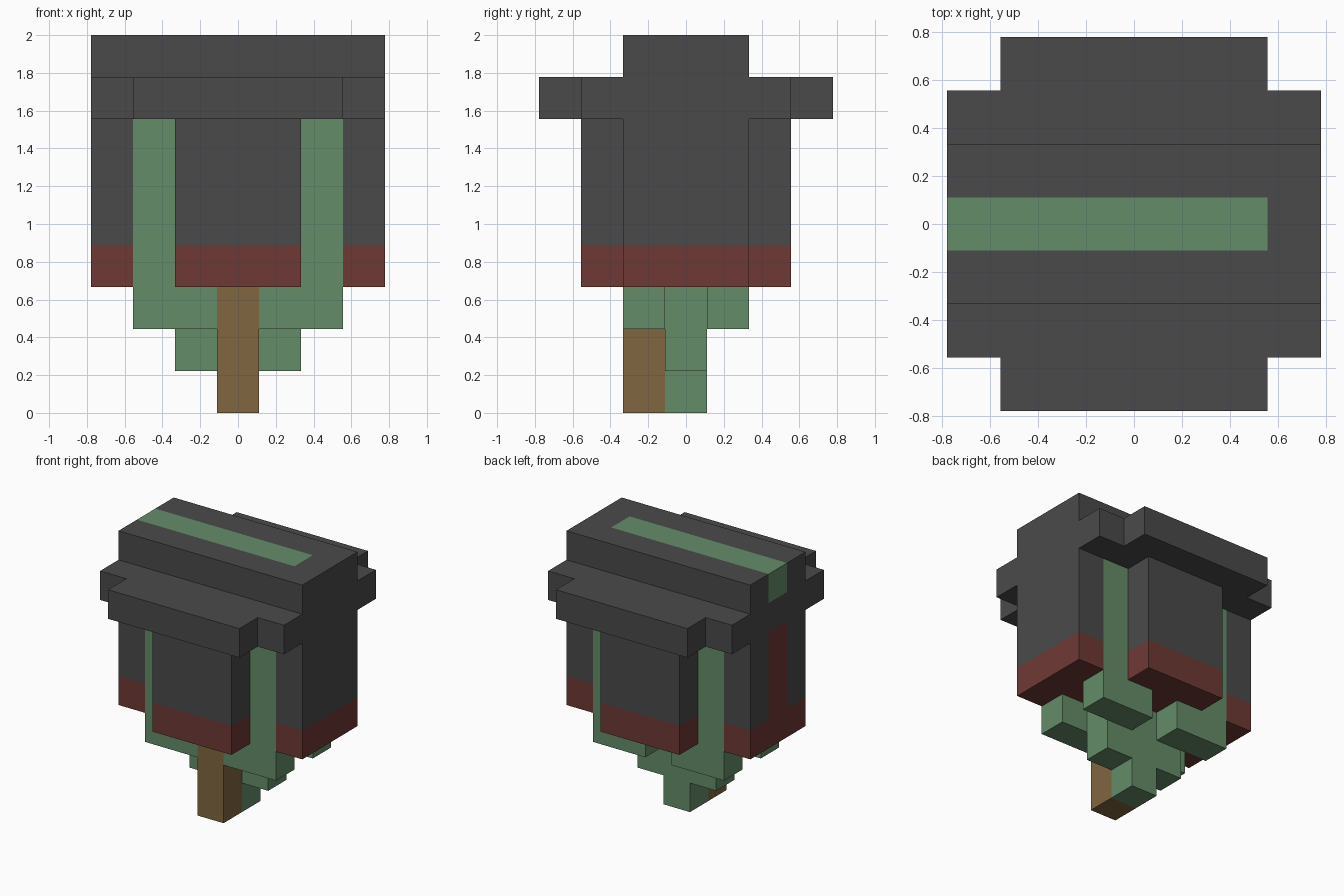
import bpy
import bmesh
from mathutils import Vector

U = 2 / 9  # edge of one building block

cube = bpy.data.objects.get("Cube")
if cube:
    bpy.data.objects.remove(cube, do_unlink=True)


def material(name, hex_code):
    srgb = [int(hex_code[i:i + 2], 16) / 255 for i in (0, 2, 4)]
    rgba = [((c + 0.055) / 1.055) ** 2.4 for c in srgb] + [1]
    mat = bpy.data.materials.new(name)
    mat.use_nodes = True
    mat.diffuse_color = rgba
    mat.node_tree.nodes["Principled BSDF"].inputs["Base Color"].default_value = rgba
    return mat


charcoal = material("charcoal", "4A4A4A")
green = material("sage green", "658C69")
red = material("brick red", "6E3935")
brown = material("wood brown", "806640")


def prism(name, outline, low, high, mats, axis="z", cuts=(), paint=None):
    """Extrude an outline (in blocks) along z or y, cut it, colour faces by rule."""
    bm = bmesh.new()

    def place(a, b, h):
        return Vector((a, b, h) if axis == "z" else (a, h, b))

    face = bm.faces.new([bm.verts.new(place(a, b, low)) for a, b in outline])
    new = bmesh.ops.extrude_face_region(bm, geom=[face])["geom"]
    bmesh.ops.translate(bm, vec=place(0, 0, high - low),
                        verts=[g for g in new if isinstance(g, bmesh.types.BMVert)])
    for point, normal in cuts:
        bmesh.ops.bisect_plane(bm, geom=bm.verts[:] + bm.edges[:] + bm.faces[:],
                               plane_co=point, plane_no=normal)
    bmesh.ops.recalc_face_normals(bm, faces=bm.faces)
    if paint:
        for f in bm.faces:
            f.material_index = int(paint(f.calc_center_median(), f.normal))
    bmesh.ops.scale(bm, vec=(U, U, U), verts=bm.verts)
    mesh = bpy.data.meshes.new(name)
    bm.to_mesh(mesh)
    bm.free()
    for mat in mats:
        mesh.materials.append(mat)
    bpy.context.collection.objects.link(bpy.data.objects.new(name, mesh))


def four_way(quarter):
    """Mirror a quarter outline in both axes to close the loop."""
    half = quarter + [(-x, y) for x, y in reversed(quarter)]
    return half + [(-x, -y) for x, y in half]


stripe_cuts = [((0, 0.5, 0), (0, 1, 0)), ((0, -0.5, 0), (0, 1, 0))]

# Walls with recesses for the corner columns, a red base and a red door panel
plan = four_way([(3.5, 1.5), (2.5, 1.5), (2.5, 0.5), (1.5, 0.5), (1.5, 2.5)])
prism("base_band", plan, 3, 4, [red])
prism("walls", plan, 4, 7, [charcoal, red], cuts=stripe_cuts,
      paint=lambda c, n: n.x < -0.9 and c.x < -3 and abs(c.y) < 0.5)

# Eaves and the ridge with its painted stripe
prism("eaves", four_way([(3.5, 2.5), (2.5, 2.5), (2.5, 3.5)]), 7, 8, [charcoal])
prism("ridge", four_way([(3.5, 1.5)]), 8, 9, [charcoal, green],
      cuts=stripe_cuts + [((2.5, 0, 0), (1, 0, 0))],
      paint=lambda c, n: abs(c.y) < 0.5 and c.x < 2.5 and (n.z > 0.9 or n.x < -0.9))

# Four corner columns, each turning inward at the foot
column = [(0.5, 2), (2.5, 2), (2.5, 7), (1.5, 7), (1.5, 3), (0.5, 3)]
for side, sx in (("left", 1), ("right", -1)):
    for end, y in (("front", -1), ("back", 1)):
        prism(f"{end}_{side}_column", [(sx * x, z) for x, z in column],
              y - 0.5, y + 0.5, [green], axis="y")

# Stepped stem below the centre, with the wooden post in front of it
stem = [(0.5, 0), (0.5, 1), (1.5, 1), (1.5, 3)]
prism("stem", stem + [(-x, z) for x, z in reversed(stem)], -0.5, 0.5, [green], axis="y")
prism("front_post", [(-0.5, 0), (0.5, 0), (0.5, 3), (-0.5, 3)], -1.5, -0.5, [brown], axis="y")
